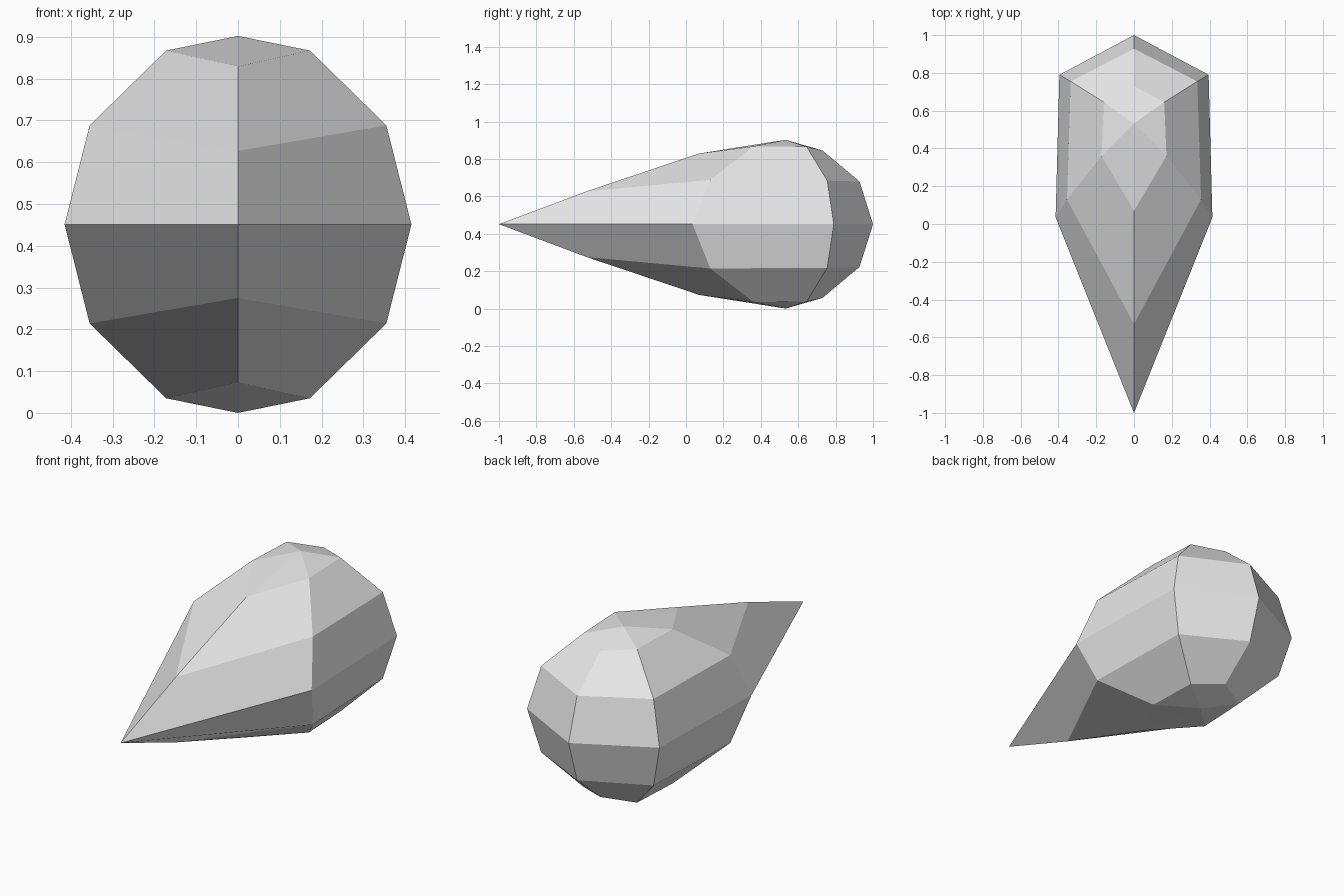
import bpy, bmesh

if "Cube" in bpy.data.objects:
    bpy.data.objects.remove(bpy.data.objects["Cube"])

MID = 0.451   # height of the equator; the shape is mirrored above and below it

# Upper half rings, as (x, y, height above equator): front, front side, back side, back
POLE = (0, 0.533, 0.451)
RINGS = [
    [(0, 0.07, 0.378), (0.172, 0.36, 0.416), (0.16, 0.645, 0.414), (0, 0.73, 0.394)],
    [(0, -0.53, 0.176), (0.355, 0.13, 0.237), (0.335, 0.755, 0.233), (0, 0.928, 0.228)],
    [(0, -1.0, 0), (0.415, 0.035, 0), (0.395, 0.79, 0), (0, 1.0, 0)],
]


def make_ring(bm, pts, sign):
    """Six-sided ring: the right half plus its mirrored left half."""
    full = pts + [(-x, y, h) for x, y, h in reversed(pts[1:3])]
    return [bm.verts.new((x, y, MID + sign * h)) for x, y, h in full]


bm = bmesh.new()

# Stack of rings from top to bottom
rings = [make_ring(bm, r, 1) for r in RINGS]
rings += [make_ring(bm, r, -1) for r in reversed(RINGS[:2])]
x, y, h = POLE
top = bm.verts.new((x, y, MID + h))
bottom = bm.verts.new((x, y, MID - h))

# Side panels and end caps
for i in range(6):
    j = (i + 1) % 6
    for a, b in zip(rings, rings[1:]):
        bm.faces.new((a[i], b[i], b[j], a[j]))
    bm.faces.new((top, rings[0][i], rings[0][j]))
    bm.faces.new((bottom, rings[-1][j], rings[-1][i]))
bmesh.ops.recalc_face_normals(bm, faces=bm.faces)

mesh = bpy.data.meshes.new("teardrop_body")
bm.to_mesh(mesh)
bm.free()
body = bpy.data.objects.new("teardrop_body", mesh)
bpy.context.collection.objects.link(body)

# Plain light grey
grey = bpy.data.materials.new("light_grey")
grey.diffuse_color = (0.8, 0.8, 0.8, 1)
grey.use_nodes = True
grey.node_tree.nodes["Principled BSDF"].inputs["Base Color"].default_value = grey.diffuse_color
mesh.materials.append(grey)
